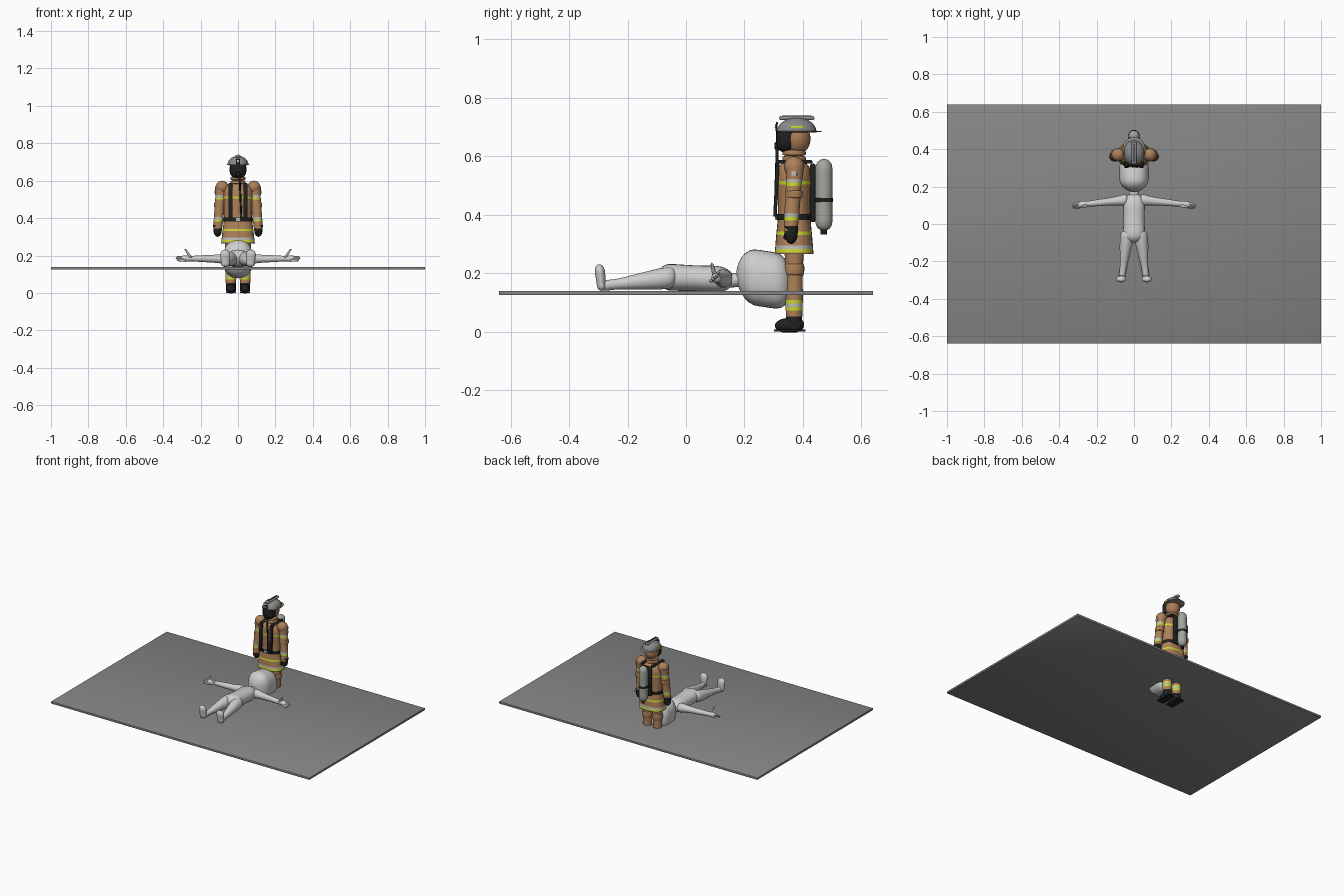
import bpy, bmesh, math
from mathutils import Vector

if "Cube" in bpy.data.objects:
    bpy.data.objects.remove(bpy.data.objects["Cube"])


def material(label, red, green, blue):
    mat = bpy.data.materials.new(label)
    mat.use_nodes = True
    mat.diffuse_color = (red, green, blue, 1)
    mat.node_tree.nodes["Principled BSDF"].inputs["Base Color"].default_value = mat.diffuse_color
    return mat


def grey(label, value):
    return material(label, value, value, value)


FLOOR, BODY, BLACK = grey("floor grey", .24), grey("pale body", .62), grey("black rubber", .015)
HELMET, SILVER = grey("helmet grey", .25), grey("silver reflector", .5)
TAN = material("tan cloth", .42, .22, .1)
HOOD = material("hood brown", .4, .2, .09)
LIME = material("lime reflector", .6, .7, .03)
TANK = material("tank grey", .36, .38, .33)

BAND = .012        # height of a reflective band
BODY_Y = .37       # middle of the standing figure
LEG_X = .038       # middle of each standing leg
TANK_Y = .472      # middle of the air cylinder


def finish(name, bm, materials):
    bmesh.ops.recalc_face_normals(bm, faces=bm.faces)
    mesh = bpy.data.meshes.new(name)
    bm.to_mesh(mesh)
    bm.free()
    for mat in materials:
        mesh.materials.append(mat)
    part = bpy.data.objects.new(name, mesh)
    bpy.context.collection.objects.link(part)
    bpy.ops.object.select_all(action="DESELECT")
    part.select_set(True)
    bpy.context.view_layer.objects.active = part
    bpy.ops.object.shade_smooth_by_angle(angle=math.radians(50))
    return part


def sides_of(name, mirror):
    return (("left_" + name, 1), ("right_" + name, -1)) if mirror else ((name, 1),)


def radius_at(radii, caps, t):
    """Evenly spaced radii blended along the part, with rounded ends."""
    place = t * (len(radii) - 1)
    i = min(int(place), max(len(radii) - 2, 0))
    nxt = min(i + 1, len(radii) - 1)
    radius = radii[i] + (radii[nxt] - radii[i]) * (place - i)
    for cap, distance in zip(caps, (t, 1 - t)):
        if distance < cap:
            radius *= max(math.sqrt(1 - (1 - distance / cap) ** 2), .03)
    return radius


def limb(name, mat, start, end, radii, squash=1, caps=(0, 0), power=2, bands=(), mirror=False,
         sides=24, steps=16):
    """Tapered tube between two points, with coloured bands at given heights."""
    start, end = Vector(start), Vector(end)
    span = end - start
    axis = max(range(3), key=lambda i: abs(span[i]))
    across = [i for i in range(3) if i != axis]
    stops = {(1 - math.cos(math.pi * k / steps)) / 2 for k in range(steps + 1)}
    for height, _ in bands:
        stops |= {(height + half - start.z) / span.z for half in (-BAND / 2, BAND / 2)}
    for label, flip in sides_of(name, mirror):
        bm = bmesh.new()
        rings = []
        for t in sorted(stops):
            radius = radius_at(radii, caps, t)
            ring = []
            for k in range(sides):
                point = start + span * t
                angle = math.tau * k / sides
                for i, wave, size in zip(across, (math.cos(angle), math.sin(angle)), (1, squash)):
                    point[i] += math.copysign(abs(wave) ** (2 / power), wave) * radius * size
                point.x *= flip
                ring.append(bm.verts.new(point))
            rings.append(ring)
        for low, high in zip(rings, rings[1:]):
            for k in range(sides):
                bm.faces.new((low[k - 1], low[k], high[k], high[k - 1]))
        bm.faces.new(rings[0])
        bm.faces.new(rings[-1])
        for face in bm.faces:
            z = face.calc_center_median().z
            for i, (height, _) in enumerate(bands):
                if abs(z - height) < BAND / 2:
                    face.material_index = i + 1
        finish(label, bm, [mat] + [colour for _, colour in bands])


def column(name, mat, low, high, radii, x=0, y=BODY_Y, **options):
    limb(name, mat, (x, y, low), (x, y, high), radii, **options)


def box(name, mat, centre, size, tilt=0, bevel=.001, mirror=False):
    for label, flip in sides_of(name, mirror):
        bm = bmesh.new()
        bmesh.ops.create_cube(bm, size=1)
        bmesh.ops.scale(bm, vec=size, verts=bm.verts)
        bmesh.ops.bevel(bm, geom=bm.edges[:], offset=bevel, segments=2, affect="EDGES", profile=.5)
        part = finish(label, bm, [mat])
        part.location = (flip * centre[0], centre[1], centre[2])
        part.rotation_euler.x = tilt


BALL = (.5, .5)    # caps that make a full ellipsoid
SOFT = (.2, .2)    # caps that round the ends

# Floor slab
box("floor_slab", FLOOR, (0, 0, .132), (2, 1.28, .014))

# Lying figure: head, neck, torso
limb("lying_head", BODY, (0, .172, .195), (0, .368, .166), (.068, .079, .079, .074), squash=1.22,
     caps=(.3, .3), power=2.4, sides=32)
limb("lying_neck", BODY, (0, .13, .175), (0, .22, .178), (.03, .026, .026), squash=.9)
limb("lying_torso", BODY, (0, .165, .178), (0, -.1, .188), (.052, .058, .056, .058, .062), squash=.78,
     caps=SOFT, power=2.2)

# Lying figure: legs, feet, arms, hands
limb("lying_leg", BODY, (.032, -.03, .188), (.066, -.3, .155), (.038, .036, .027, .018, .018),
     caps=(.1, .1), mirror=True)
limb("lying_foot", BODY, (.067, -.288, .14), (.069, -.297, .231), (.022, .024, .027, .027), squash=.65,
     caps=(.15, .3), mirror=True)
limb("lying_arm", BODY, (.03, .13, .182), (.305, .102, .184), (.036, .025, .02, .018, .014, .02),
     caps=(.1, .08), mirror=True)
for finger in range(4):
    y, z = .112 - finger * .007, .192 - finger * .006
    limb("lying_finger_%d" % (finger + 1), BODY, (.28, y, z), (.333 - abs(finger - 1) * .004, y - .008, z),
         (.007, .005), caps=SOFT, mirror=True, sides=12)
limb("lying_thumb", BODY, (.25, .1, .187), (.284, .088, .236), (.01, .007, .005), caps=SOFT, mirror=True, sides=12)

# Boots and trousers
box("boot_sole", BLACK, (LEG_X, .355, .004), (.054, .108, .008), mirror=True)
limb("boot_foot", BLACK, (LEG_X, .304, .02), (LEG_X, .404, .024), (.024, .026), caps=(.4, .3), mirror=True)
column("boot_shaft", BLACK, .01, .07, (.026, .028), x=LEG_X, mirror=True)
column("trouser_leg", TAN, .052, .3, (.028, .03, .029, .031, .034), x=LEG_X, mirror=True,
       bands=[(.078, LIME), (.09, SILVER), (.102, LIME)])
column("knee_pad", TAN, .188, .238, (.033, .035, .034), x=LEG_X, caps=SOFT, mirror=True)

# Coat, belt, collar
column("coat", TAN, .265, .592, (.09, .083, .074, .076, .08, .07), squash=.74, caps=(0, .12), power=2.5, sides=32,
       bands=[(.277, LIME), (.289, SILVER), (.337, LIME), (.51, LIME)])
column("waist_belt", BLACK, .382, .402, (.079,), squash=.77, power=2.5, sides=32)
box("belt_buckle", SILVER, (0, .308, .392), (.022, .006, .016))
for label, low in (("lower", .58), ("upper", .6)):
    column(label + "_collar", TAN, low, low + .024, (.041, .039), caps=(.3, .3))

# Sleeves, shoulders, gloves
column("shoulder", TAN, .53, .6, (.035,), x=.085, caps=BALL, mirror=True)
limb("sleeve", TAN, (.108, .358, .345), (.09, .373, .565), (.023, .026, .026, .027, .032), mirror=True,
     bands=[(.387, LIME), (.399, SILVER), (.505, LIME), (.517, SILVER)])
column("elbow_pad", TAN, .455, .485, (.029,), x=.1, caps=SOFT, mirror=True)
box("sleeve_patch", SILVER, (.122, BODY_Y, .54), (.006, .018, .016), mirror=True)
column("glove", BLACK, .3, .362, (.018, .022, .024), x=.109, y=.36, caps=(.4, 0), mirror=True)
limb("glove_thumb", BLACK, (.098, .338, .315), (.102, .348, .348), (.006, .009), caps=SOFT, mirror=True, sides=12)

# Breathing set: straps, hose, back plate, cylinder
box("chest_strap", BLACK, (.04, .309, .487), (.02, .012, .185), tilt=-.05, mirror=True)
box("shoulder_strap", BLACK, (.04, BODY_Y, .581), (.02, .125, .012), bevel=.004, mirror=True)
limb("air_hose", BLACK, (.018, .305, .4), (.008, .312, .63), (.005,), sides=12)
box("back_plate", BLACK, (0, .434, .475), (.075, .018, .2), bevel=.005)
column("air_cylinder", TANK, .345, .591, (.029,), y=TANK_Y, caps=(.12, .12))
column("cylinder_band", BLACK, .444, .458, (.031,), y=TANK_Y)
box("cylinder_bracket", BLACK, (0, .445, .451), (.062, .03, .014))
column("cylinder_valve", BLACK, .333, .352, (.011,), y=TANK_Y, sides=12)

# Head and mask
column("hooded_head", HOOD, .606, .714, (.046,), y=.38, caps=BALL)
column("face_mask", BLACK, .612, .687, (.043,), y=.342, squash=.78, caps=(.5, 0), power=2.4)
limb("mask_regulator", BLACK, (0, .302, .636), (0, .318, .636), (.011, .016), sides=16)

# Helmet
column("helmet_brim", HELMET, .681, .689, (.061,), y=.387, squash=1.28, caps=BALL, power=2.2, sides=32)
column("helmet_dome", HELMET, .684, .733, (.056,), y=.379, squash=1.2, caps=(0, 1), sides=32)
box("helmet_crest", HELMET, (0, .379, .731), (.026, .12, .014), bevel=.005)
box("helmet_ridge", BLACK, (0, .379, .738), (.006, .1, .004))
box("helmet_stripe", LIME, (.049, .38, .7), (.009, .044, .007), mirror=True)
box("helmet_badge", BLACK, (0, .31, .702), (.022, .006, .03), tilt=-.1)
box("badge_plate", SILVER, (0, .306, .704), (.01, .004, .012), tilt=-.1)
